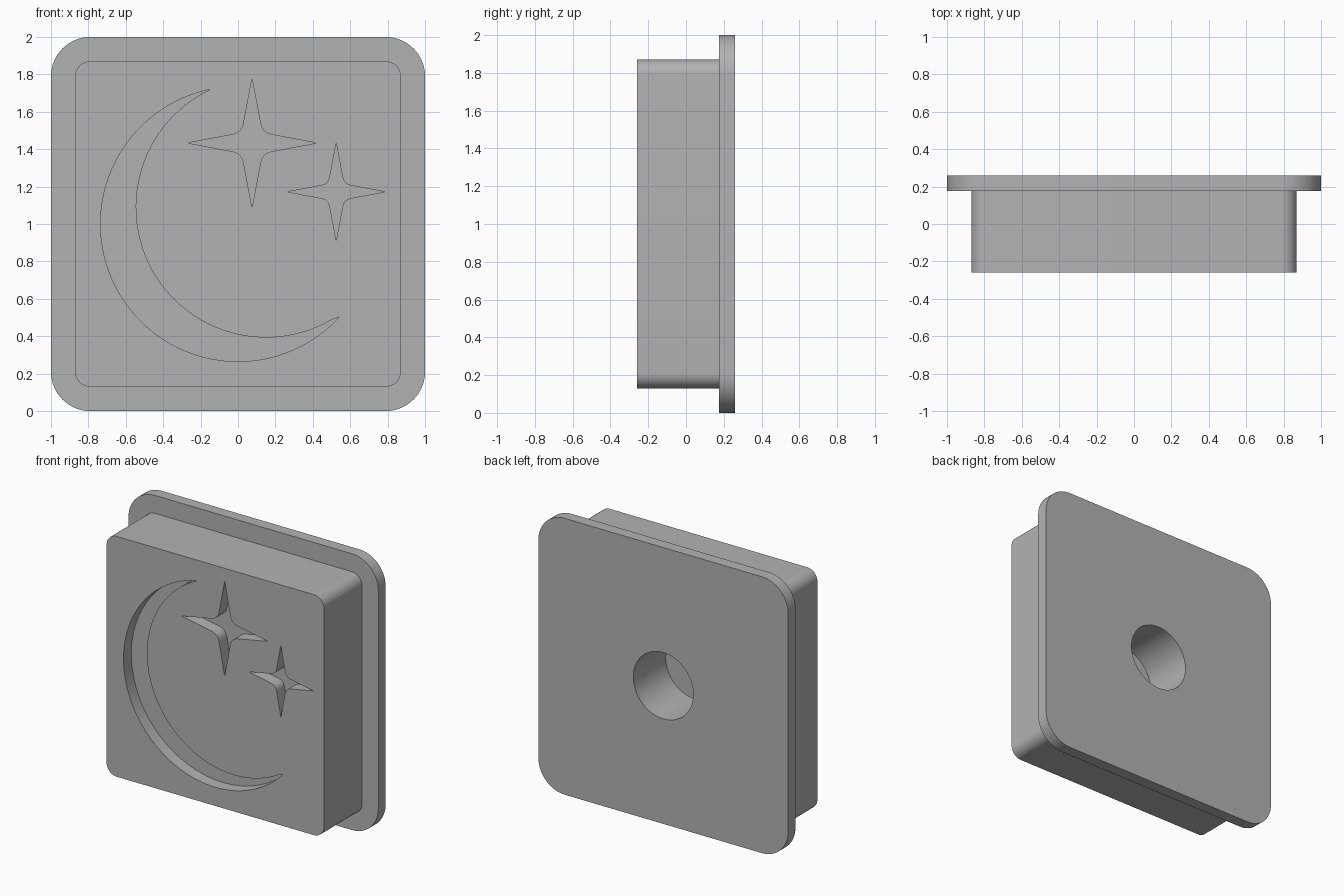
import bpy
import bmesh
from math import sin, cos, pi, atan2
from mathutils import Vector

if "Cube" in bpy.data.objects:
    bpy.data.objects.remove(bpy.data.objects["Cube"])

grey = bpy.data.materials.new("plain grey")
grey.use_nodes = True
grey.diffuse_color = (0.45, 0.45, 0.45, 1)
grey.node_tree.nodes["Principled BSDF"].inputs["Base Color"].default_value = (0.45, 0.45, 0.45, 1)


def prism(name, outline, front, back):
    """Extrude an x-z outline from y = front to y = back."""
    bm = bmesh.new()
    face = bm.faces.new([bm.verts.new((x, front, z)) for x, z in outline])
    new = bmesh.ops.extrude_face_region(bm, geom=[face])["geom"]
    moved = [v for v in new if isinstance(v, bmesh.types.BMVert)]
    bmesh.ops.translate(bm, verts=moved, vec=(0, back - front, 0))
    bmesh.ops.recalc_face_normals(bm, faces=bm.faces)
    mesh = bpy.data.meshes.new(name)
    bm.to_mesh(mesh)
    bm.free()
    mesh.materials.append(grey)
    obj = bpy.data.objects.new(name, mesh)
    bpy.context.collection.objects.link(obj)
    return obj


def arc(cx, cz, r, start, end, steps):
    angles = [start + (end - start) * i / steps for i in range(steps + 1)]
    return [(cx + r * cos(a), cz + r * sin(a)) for a in angles]


def rounded_square(half, r):
    points = []
    for i, (sx, sz) in enumerate([(1, 1), (-1, 1), (-1, -1), (1, -1)]):
        points += arc(sx * (half - r), 1 + sz * (half - r), r, i * pi / 2, (i + 1) * pi / 2, 16)
    return points


def star(cx, cz, arm):
    # One quarter: a tip, then a rounded inner corner, turned four times
    a, b, c = Vector((0.305, 0.13)), Vector((0.16, 0.16)), Vector((0.13, 0.305))
    quarter = [Vector((1, 0))]
    for i in range(11):
        t = i / 10
        quarter.append(a * (1 - t) ** 2 + b * 2 * t * (1 - t) + c * t ** 2)
    points = []
    for turn in range(4):
        for p in quarter:
            x, z = p
            for _ in range(turn):
                x, z = -z, x
            points.append((cx + arm * x, cz + arm * z))
    return points


def crescent():
    # Outer arc between the two tips, then back along the inner arc
    top, low = (-0.15, 1.72), (0.54, 0.505)
    ox, oz, ix, iz = 0, 1, 0.15, 1.09

    def angle(p, cx, cz):
        return atan2(p[1] - cz, p[0] - cx) % (2 * pi)
    outer = arc(ox, oz, 0.735, angle(top, ox, oz), angle(low, ox, oz), 56)
    inner = arc(ix, iz, 0.697, angle(low, ix, iz), angle(top, ix, iz), 56)
    return outer + inner[1:-1]


def combine(target, other, operation):
    mod = target.modifiers.new(operation, "BOOLEAN")
    mod.operation, mod.solver, mod.object = operation, "EXACT", other
    bpy.context.view_layer.objects.active = target
    bpy.ops.object.modifier_apply(modifier=mod.name)
    bpy.data.objects.remove(other)


# Stamp block with a wider back flange
stamp = prism("stamp_block", rounded_square(0.87, 0.08), -0.26, 0.2)
combine(stamp, prism("back_flange", rounded_square(1, 0.21), 0.176, 0.26), "UNION")

# Recessed moon and stars in the front, round socket in the back
cutters = [
    prism("moon_cutter", crescent(), -0.4, -0.17),
    prism("large_star_cutter", star(0.075, 1.433, 0.345), -0.4, -0.17),
    prism("small_star_cutter", star(0.525, 1.172, 0.26), -0.4, -0.17),
    prism("socket_cutter", arc(0, 1, 0.24, 0, 2 * pi, 64)[:-1], -0.11, 0.4),
]
for cutter in cutters:
    combine(stamp, cutter, "DIFFERENCE")

# Smooth rounded walls, crisp edges
bpy.ops.object.select_all(action="DESELECT")
stamp.select_set(True)
bpy.context.view_layer.objects.active = stamp
bpy.ops.object.shade_smooth_by_angle(angle=pi / 6)
